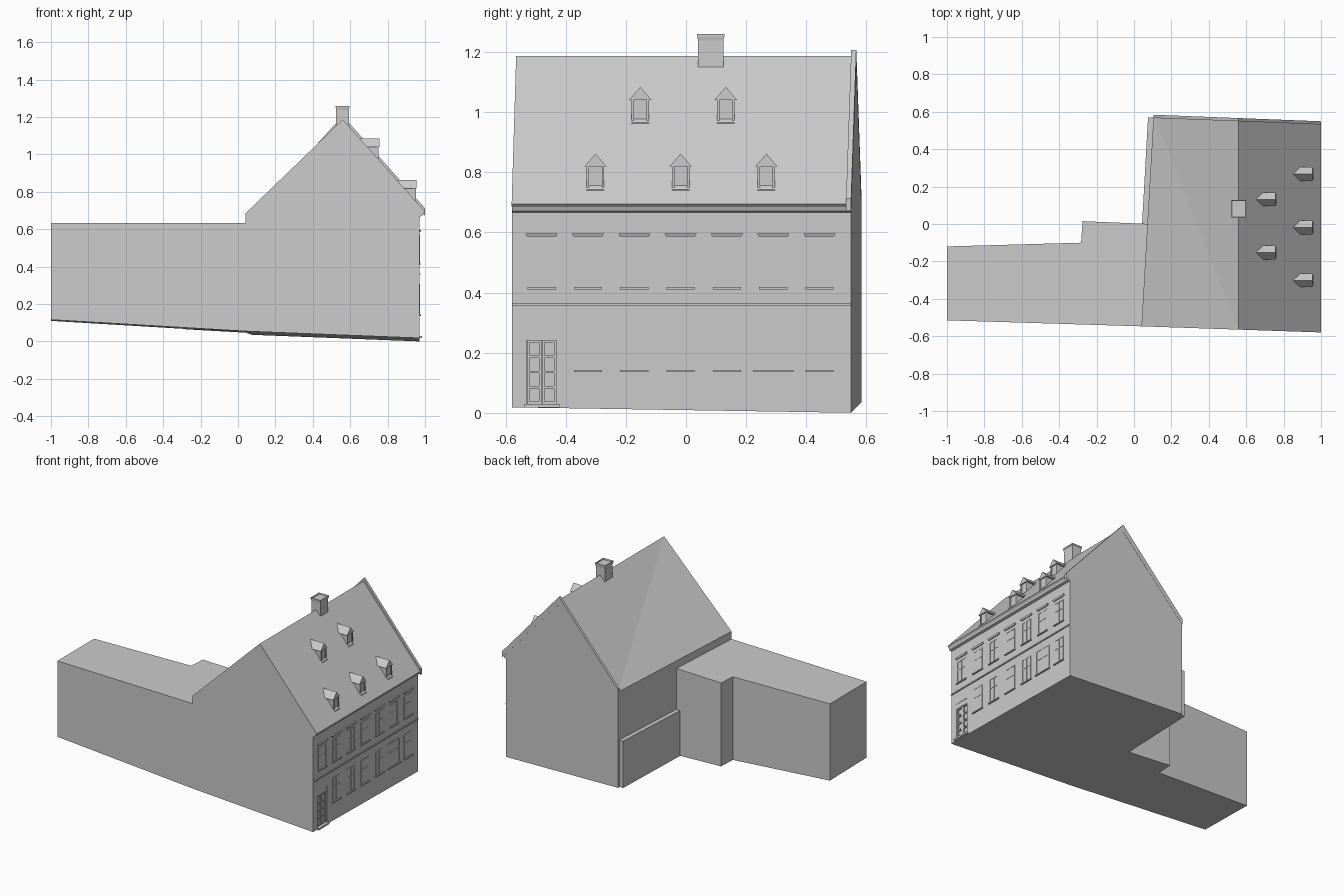
import bpy, bmesh

cube = bpy.data.objects.get("Cube")
if cube:
    bpy.data.objects.remove(cube, do_unlink=True)

grey = bpy.data.materials.new("plain_grey")
grey.use_nodes = True
grey.diffuse_color = (0.6, 0.6, 0.6, 1)
grey.node_tree.nodes["Principled BSDF"].inputs["Base Color"].default_value = (0.6, 0.6, 0.6, 1)

EAVE, RIDGE, RIDGE_X, WALL_X = 0.685, 1.187, 0.56, 0.97


def finish(name, bm):
    bmesh.ops.recalc_face_normals(bm, faces=bm.faces)
    me = bpy.data.meshes.new(name)
    bm.to_mesh(me)
    bm.free()
    me.materials.append(grey)
    ob = bpy.data.objects.new(name, me)
    bpy.context.collection.objects.link(ob)
    return ob


def loft(name, a, b, split=()):
    """Solid between two matching outlines; sides listed in split get a diagonal crease."""
    bm = bmesh.new()
    va, vb = [bm.verts.new(p) for p in a], [bm.verts.new(p) for p in b]
    bm.faces.new(va)
    bm.faces.new(vb)
    n = len(va)
    for i in range(n):
        j = (i + 1) % n
        if i in split:
            bm.faces.new((va[i], va[j], vb[j]))
            bm.faces.new((va[i], vb[j], vb[i]))
        else:
            bm.faces.new((va[i], va[j], vb[j], vb[i]))
    return finish(name, bm)


def add_box(bm, x, y, z):
    """Box from three (low, high) ranges."""
    vs = bmesh.ops.create_cube(bm, size=1)["verts"]
    for v in vs:
        v.co = [r[0] if c < 0 else r[1] for c, r in zip(v.co, (x, y, z))]
    return vs


def boxes(name, ranges):
    bm = bmesh.new()
    for r in ranges:
        add_box(bm, *r)
    return finish(name, bm)


def ground(x, y):
    """Underside of the building follows sloping ground."""
    t = (x - 0.04) / (1.04 if x < 0.04 else 0.93)
    return 0.055 - t * (0.062 if x < 0.04 else 0.037) - 0.016 * (y + 0.55)


def front_y(x):
    return -0.547 - 0.034 * (x - 0.04)


def back_y(x):
    return 0.583 - 0.039 * (x - 0.105)


def slope_x(z):
    return RIDGE_X + (RIDGE - z) * (1 - RIDGE_X) / (RIDGE - 0.695)


# Main house: gabled section with a moulded eave on the street side
def section(left, y_at):
    outline = [(left, ground(left, y_at(left))), (WALL_X, ground(WALL_X, y_at(WALL_X))),
               (WALL_X, 0.667), (0.985, 0.672), (0.99, 0.685), (1, 0.695),
               (RIDGE_X, RIDGE), (left, EAVE)]
    return [(x, y_at(x), z) for x, z in outline]


house = loft("house_body", section(0.04, front_y), section(0.105, back_y), split=(6,))

# Doorway recess cut into the street wall
cutter = boxes("doorway_cutter", [((0.955, 1.1), (-0.53, -0.43), (0.03, 0.275))])
cutter.hide_render = True
mod = house.modifiers.new("doorway", 'BOOLEAN')
mod.object, mod.operation, mod.solver = cutter, 'DIFFERENCE', 'EXACT'
bpy.context.view_layer.objects.active = house
bpy.ops.object.modifier_apply(modifier=mod.name)
bpy.data.objects.remove(cutter, do_unlink=True)

# Raised coping along the back gable
band = [(0.105, 0.665), (RIDGE_X, RIDGE - 0.03), (1, 0.672),
        (1, 0.712), (RIDGE_X, RIDGE + 0.02), (0.105, EAVE + 0.02)]
loft("gable_coping", [(x, back_y(x) - 0.016, z) for x, z in band],
     [(x, back_y(x) + 0.001, z) for x, z in band])

# Flat-roofed rear wing with a stepped corner
wing = [(-1, -0.515), (0.04, front_y(0.04)), (0.09, 0), (-0.275, 0.015), (-0.283, -0.1), (-1, -0.12)]
loft("rear_wing", [(x, y, ground(x, y)) for x, y in wing], [(x, y, 0.633) for x, y in wing])

# Low yard wall beside the house
low = [(0.042, -0.02), (0.09, -0.02), (0.12, 0.568), (0.075, 0.57)]
loft("yard_wall", [(x, y, ground(x, y)) for x, y in low], [(x, y, 0.355) for x, y in low])

# String course between the floors
boxes("string_course", [((WALL_X - 0.01, WALL_X + 0.006), (-0.578, 0.549), (0.356, 0.364))])

# Chimney with a rim and a hollow top
bm = bmesh.new()
add_box(bm, (0.525, 0.593), (0.04, 0.124), (1.1, 1.25))
top = add_box(bm, (0.521, 0.597), (0.036, 0.128), (1.25, 1.26))
bm.faces.ensure_lookup_table()
lid = max((f for f in bm.faces), key=lambda f: f.calc_center_median().z)
bmesh.ops.inset_region(bm, faces=[lid], thickness=0.016)
for v in lid.verts:
    v.co.z -= 0.06
finish("chimney", bm)


# Dormers: cheeks, pitched roof and window frame
def dormer(y, base):
    front = slope_x(base) - 0.012
    eave, peak = base + 0.077, base + 0.12
    back = slope_x(peak) - 0.003

    def at(x, pts):
        return [(x, y + dy, z) for dy, z in pts]

    cheeks = [(-0.025, base - 0.02), (0.025, base - 0.02), (0.025, eave), (-0.025, eave)]
    gable = [(-0.037, eave), (0.037, eave), (0, peak)]
    loft("dormer_body", at(back, cheeks), at(front, cheeks))
    loft("dormer_roof", at(back, gable), at(front + 0.008, gable))
    x = (front - 0.01, front + 0.005)
    boxes("dormer_frame",
          [(x, (y + s - 0.004, y + s + 0.004), (base - 0.025, eave)) for s in (-0.025, 0.025)]
          + [((front - 0.01, front + 0.014), (y - 0.029, y + 0.029), (base - 0.008, base + 0.001))])


for y in (-0.152, 0.132):
    dormer(y, 0.964)
for y in (-0.301, -0.018, 0.267):
    dormer(y, 0.742)


# Street windows: sill, thin casing and glazing bars
def window(y, sill, height, half):
    casing = (WALL_X - 0.01, WALL_X + 0.002)
    z = (sill, sill + height)
    parts = [((WALL_X - 0.01, WALL_X + 0.008), (y - half, y + half), (sill - 0.004, sill + 0.003))]
    h = half - 0.008
    for s in (-h, 0, h):
        parts.append((casing, (y + s - 0.003, y + s + 0.003), z))
    for k in (0.62, 1):
        zc = sill + height * k
        parts.append((casing, (y - h, y + h), (zc - 0.003, zc + 0.003)))
    boxes("window", parts)


columns = [-0.48 + 0.154 * i for i in range(7)]
for i, y in enumerate(columns):
    window(y, 0.415, 0.15, 0.047)
    if i:
        window(y, 0.14, 0.165, 0.068 if i == 5 else 0.047)
    # Flared hood above each upper window
    hood = [(WALL_X - 0.01, y - 0.048, 0.586), (WALL_X + 0.006, y - 0.048, 0.586),
            (WALL_X + 0.01, y - 0.054, 0.597), (WALL_X - 0.01, y - 0.054, 0.597)]
    loft("window_hood", hood, [(x, 2 * y - w, z) for x, w, z in hood])

# Double door: two leaves of four panels, transom and step
leaf = []
for yc in (-0.505, -0.455):
    for s in (-0.02, 0.02):
        leaf.append(((0.95, 0.963), (yc + s - 0.004, yc + s + 0.004), (0.03, 0.24)))
    for k in range(5):
        zc = 0.034 + 0.051 * k
        leaf.append(((0.95, 0.963), (yc - 0.02, yc + 0.02), (zc - 0.004, zc + 0.004)))
    for k in range(4):
        zc = 0.0595 + 0.051 * k
        leaf.append(((0.95, 0.959), (yc - 0.012, yc + 0.012), (zc - 0.016, zc + 0.016)))
boxes("door_leaves", leaf)
boxes("door_transom", [((0.95, 0.968), (-0.53, -0.43), (0.24, 0.275))])
boxes("door_step", [((0.95, 0.985), (-0.538, -0.42), (0.018, 0.03))])
